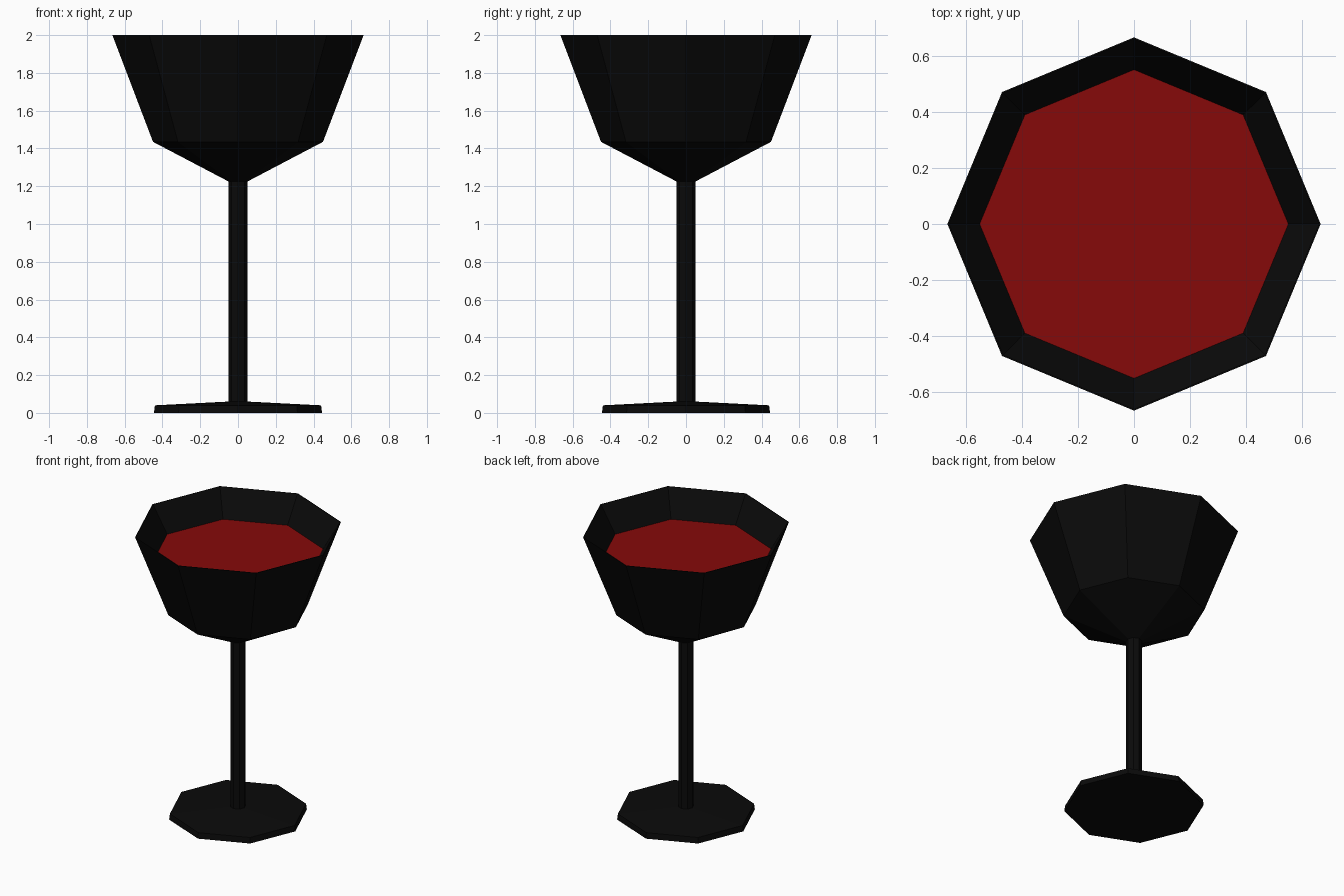
import bpy, bmesh
from math import cos, sin, tau

if "Cube" in bpy.data.objects:
    bpy.data.objects.remove(bpy.data.objects["Cube"])

SIDES = 8


def material(name, color):
    m = bpy.data.materials.new(name)
    m.diffuse_color = color
    m.use_nodes = True
    m.node_tree.nodes["Principled BSDF"].inputs["Base Color"].default_value = m.diffuse_color
    return m


def lathe(name, profile, mat, cap_start=False, cap_end=False):
    """Turn (radius, z) points, listed along the surface, into an eight-sided shell."""
    bm = bmesh.new()
    rings = [[bm.verts.new((r * cos(tau * i / SIDES), r * sin(tau * i / SIDES), z))
              for i in range(SIDES)] for r, z in profile]
    for a, b in zip(rings, rings[1:]):
        for i in range(SIDES):
            j = (i + 1) % SIDES
            bm.faces.new((a[i], a[j], b[j], b[i]))
    if cap_start:
        bm.faces.new(rings[0][::-1])
    if cap_end:
        bm.faces.new(rings[-1])
    mesh = bpy.data.meshes.new(name)
    bm.to_mesh(mesh)
    bm.free()
    mesh.materials.append(mat)
    obj = bpy.data.objects.new(name, mesh)
    bpy.context.collection.objects.link(obj)
    return obj


black = material("black_glass", (0.003, 0.003, 0.003, 1))
red = material("red_wine", (0.24, 0.003, 0.003, 1))

# Foot, stem, bowl and the inner wall down to the drink
lathe("glass", [(0.445, 0), (0.44, 0.04), (0.05, 0.06), (0.05, 1.225),
                (0.45, 1.435), (0.665, 2.0), (0.66, 2.0), (0.55, 1.82)],
      black, cap_start=True)

# Drink surface closing the bowl
lathe("wine", [(0.55, 1.82)], red, cap_end=True)
